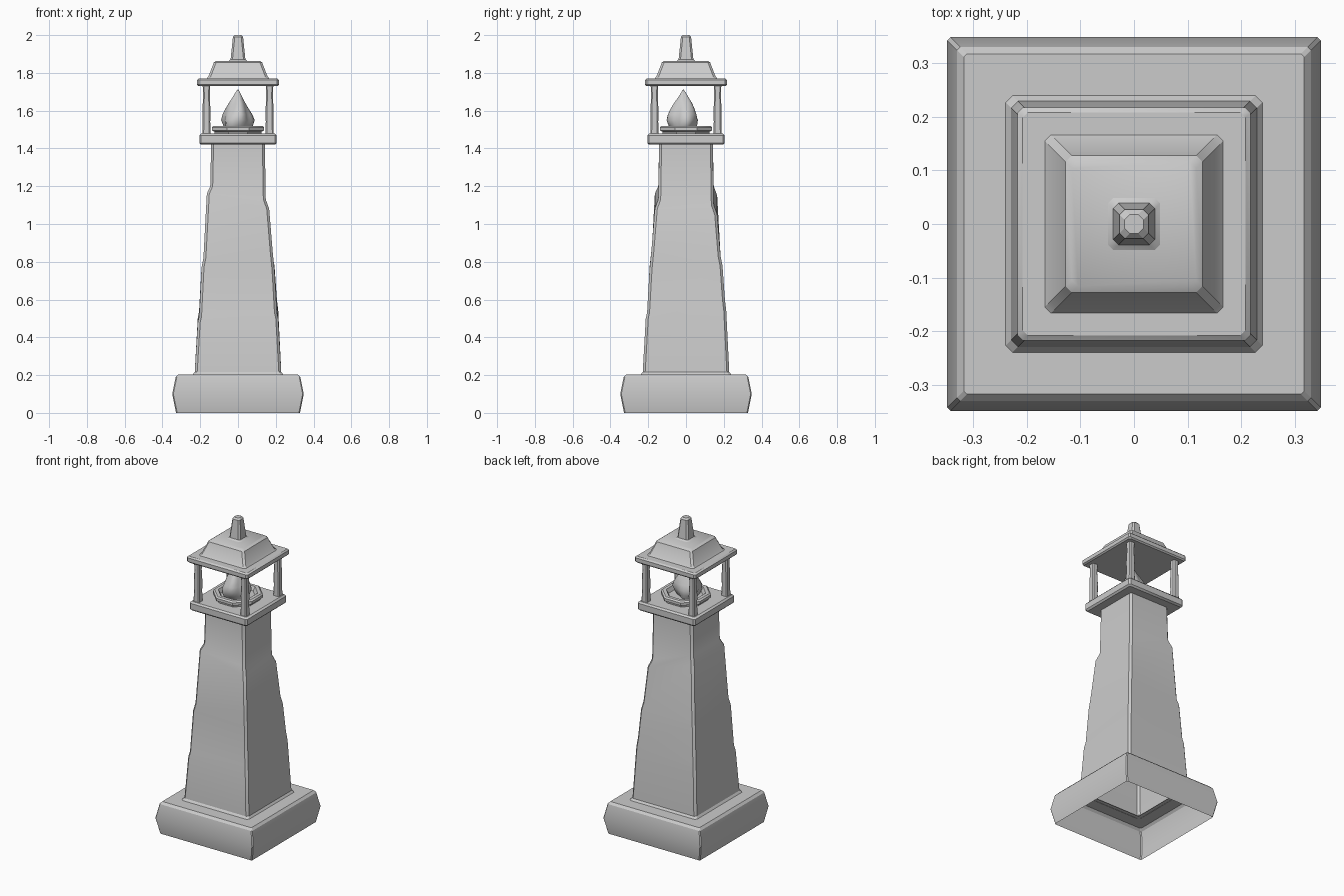
import bpy, math
from math import sin, cos, pi

if "Cube" in bpy.data.objects:
    bpy.data.objects.remove(bpy.data.objects["Cube"])


def make(name, verts, faces, angle=30):
    me = bpy.data.meshes.new(name)
    me.from_pydata(verts, [], faces)
    me.update()
    ob = bpy.data.objects.new(name, me)
    bpy.context.collection.objects.link(ob)
    bpy.ops.object.select_all(action='DESELECT')
    ob.select_set(True)
    bpy.context.view_layer.objects.active = ob
    bpy.ops.object.shade_smooth_by_angle(angle=math.radians(angle))
    return ob


def skin(name, rings, bottom=True, top=True, angle=30):
    """Bridge a stack of equal-length rings, bottom to top."""
    n = len(rings[0])
    verts = [v for r in rings for v in r]
    faces = [(i * n + k, i * n + (k + 1) % n, (i + 1) * n + (k + 1) % n, (i + 1) * n + k)
             for i in range(len(rings) - 1) for k in range(n)]
    if bottom:
        faces.append(tuple(reversed(range(n))))
    if top:
        faces.append(tuple(range(len(verts) - n, len(verts))))
    return make(name, verts, faces, angle)


def square(h, z, c, cx=0, cy=0):
    """Square ring with chamfered corners; z may differ per corner (FL, FR, BR, BL)."""
    zs = z if isinstance(z, (list, tuple)) else [z] * 4
    pts = [(-h, -h + c), (-h + c, -h), (h - c, -h), (h, -h + c),
           (h, h - c), (h - c, h), (-h + c, h), (-h, h - c)]
    return [(x + cx, y + cy, zs[k // 2]) for k, (x, y) in enumerate(pts)]


def block(name, profile, c, **kw):
    return skin(name, [square(h, z, c) for h, z in profile], **kw)


# Hollow plinth, open underneath
block("plinth", [(.328, 0), (.348, .10), (.330, .19), (.317, .204), (.215, .204)],
      .006, bottom=False, top=False)

# Weathered tapering shaft with slanted breaks
block_rings = [
    (.240, .203), (.229, .217),
    (.213, [.48, .50, .54, .50]), (.206, [.51, .53, .60, .54]),
    (.193, [.77, .76, .78, .76]), (.183, [.82, .86, .83, .80]),
    (.165, [1.16, 1.08, 1.05, 1.15]), (.147, [1.20, 1.13, 1.10, 1.20]),
    (.142, 1.43)]
skin("tower_shaft", [square(h, z, .013) for h, z in block_rings], bottom=False, top=False)

# Lantern platform
block("platform", [(.195, 1.42), (.205, 1.43), (.205, 1.468), (.195, 1.478)], .01)

# Four lantern posts
for sx, sy in ((-1, -1), (1, -1), (1, 1), (-1, 1)):
    prof = [(.022, 1.475), (.020, 1.54), (.021, 1.60), (.018, 1.68), (.020, 1.735)]
    skin("lantern_post", [square(h, z, .007, sx * .167, sy * .167) for h, z in prof])

# Roof: eaves slab, sloped cap and finial
block("roof_eaves", [(.209, 1.73), (.217, 1.738), (.217, 1.762), (.208, 1.77)], .01)
block("roof_cap", [(.168, 1.768), (.156, 1.782), (.128, 1.855), (.116, 1.864)], .012)
block("roof_finial", [(.051, 1.862), (.039, 1.872), (.027, 1.99), (.018, 2.0)], .01)


# Octagonal fire bowl
def octagon(r, z):
    return [(r * cos((k + .5) * pi / 4), r * sin((k + .5) * pi / 4), z) for k in range(8)]


skin("fire_bowl", [octagon(r, z) for r, z in
     [(.132, 1.475), (.135, 1.488), (.150, 1.495), (.150, 1.512),
      (.140, 1.52), (.118, 1.52), (.105, 1.495)]])

# Swirling flame
flame = [(.060, 1.49), (.074, 1.52), (.083, 1.55), (.074, 1.58), (.060, 1.61),
         (.044, 1.64), (.026, 1.67), (.012, 1.695), (.002, 1.712)]
rings = []
for r, z in flame:
    t = (z - 1.49) / .22
    ox, oy = -.006 * (1 - t), -.014
    ring = []
    for k in range(24):
        a = 2 * pi * k / 24
        rr = r * (1 + .12 * cos(3 * a - 4 * t) + .05 * sin(5 * a + 3 * t))
        ring.append((ox + rr * cos(a), oy + rr * sin(a), z))
    rings.append(ring)
skin("flame", rings, angle=60)
